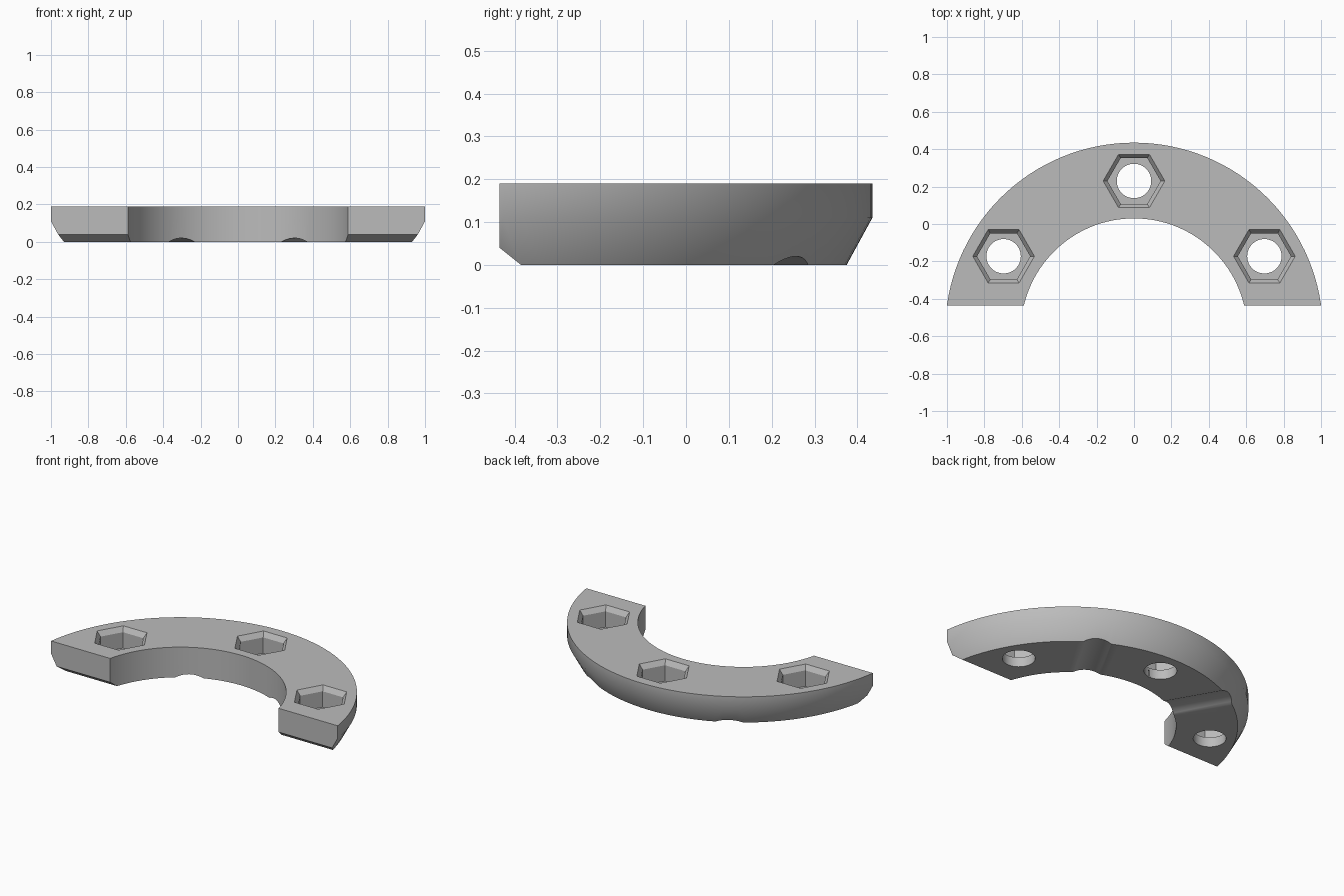
import bpy, bmesh
from math import pi, sin, cos, radians, sqrt
from mathutils import Matrix, Vector

cube = bpy.data.objects.get("Cube")
if cube:
    bpy.data.objects.remove(cube, do_unlink=True)

AXIS_Y = -0.575      # centre of the ring
TOP = 0.19
FRONT = -0.435

steel = bpy.data.materials.new("plain_grey")
steel.use_nodes = True
grey = (0.5, 0.5, 0.5, 1)
steel.diffuse_color = grey
steel.node_tree.nodes["Principled BSDF"].inputs["Base Color"].default_value = grey


def loft(name, rings, closed=False):
    """Skin equal rings of points; cap the ends, or join last to first."""
    bm = bmesh.new()
    loops = [[bm.verts.new(p) for p in ring] for ring in rings]
    pairs = list(zip(loops, loops[1:]))
    if closed:
        pairs.append((loops[-1], loops[0]))
    else:
        bm.faces.new(loops[0])
        bm.faces.new(loops[-1])
    for a, b in pairs:
        for i in range(len(a)):
            j = (i + 1) % len(a)
            bm.faces.new((a[i], a[j], b[j], b[i]))
    bmesh.ops.recalc_face_normals(bm, faces=bm.faces)
    mesh = bpy.data.meshes.new(name)
    bm.to_mesh(mesh)
    bm.free()
    mesh.materials.append(steel)
    obj = bpy.data.objects.new(name, mesh)
    bpy.context.collection.objects.link(obj)
    return obj


def circle(x, y, z, r, n):
    return [(x + r * cos(2 * pi * i / n), y + r * sin(2 * pi * i / n), z) for i in range(n)]


def cut(target, cutter):
    cutter.hide_render = True
    mod = target.modifiers.new("cut", 'BOOLEAN')
    mod.operation = 'DIFFERENCE'
    mod.solver = 'EXACT'
    mod.object = cutter
    bpy.context.view_layer.objects.active = target
    bpy.ops.object.modifier_apply(modifier=mod.name)
    bpy.data.objects.remove(cutter, do_unlink=True)


# Ring swept from a section with a bevelled lower outer edge
section = [(0.605, 0), (0.95, 0), (1.01, 0.11), (1.01, TOP), (0.605, TOP)]
STEPS = 128
rings = []
for k in range(STEPS):
    a = 2 * pi * k / STEPS
    rings.append([(r * cos(a), AXIS_Y + r * sin(a), z) for r, z in section])
half_ring = loft("half_ring", rings, closed=True)

# Cut off the front, with bevelled lower edges on the two ends
end_profile = [(-2, -0.2), (FRONT + 0.3, -0.2), (FRONT + 0.05, 0), (FRONT, 0.04),
               (FRONT, 0.5), (-2, 0.5)]
cut(half_ring, loft("end_cutter", [[(x, y, z) for y, z in end_profile] for x in (-2, 2)]))

# Shallow round grooves across the underside
for deg in (60, 120):
    groove = loft("groove_cutter", [circle(0, 0, z, 0.17, 64) for z in (0.3, 1.3)])
    direction = Vector((cos(radians(deg)), sin(radians(deg)), 0))
    turn = direction.to_track_quat('Z', 'Y').to_matrix().to_4x4()
    groove.data.transform(Matrix.Translation((0, AXIS_Y, -0.15)) @ turn)
    cut(half_ring, groove)

# Bolt holes with chamfered hexagonal nut pockets
for deg in (30, 90, 150):
    x = 0.805 * cos(radians(deg))
    y = AXIS_Y + 0.805 * sin(radians(deg))
    cut(half_ring, loft("hole_cutter", [circle(x, y, z, 0.092, 48) for z in (-0.1, 0.12)]))
    steps = [(0.06, 0.142), (TOP - 0.03, 0.142), (TOP, 0.165), (TOP + 0.1, 0.165)]
    cut(half_ring, loft("pocket_cutter", [circle(x, y, z, r, 6) for z, r in steps]))

bpy.ops.object.select_all(action='DESELECT')
half_ring.select_set(True)
bpy.context.view_layer.objects.active = half_ring
bpy.ops.object.shade_smooth_by_angle(angle=radians(30))
